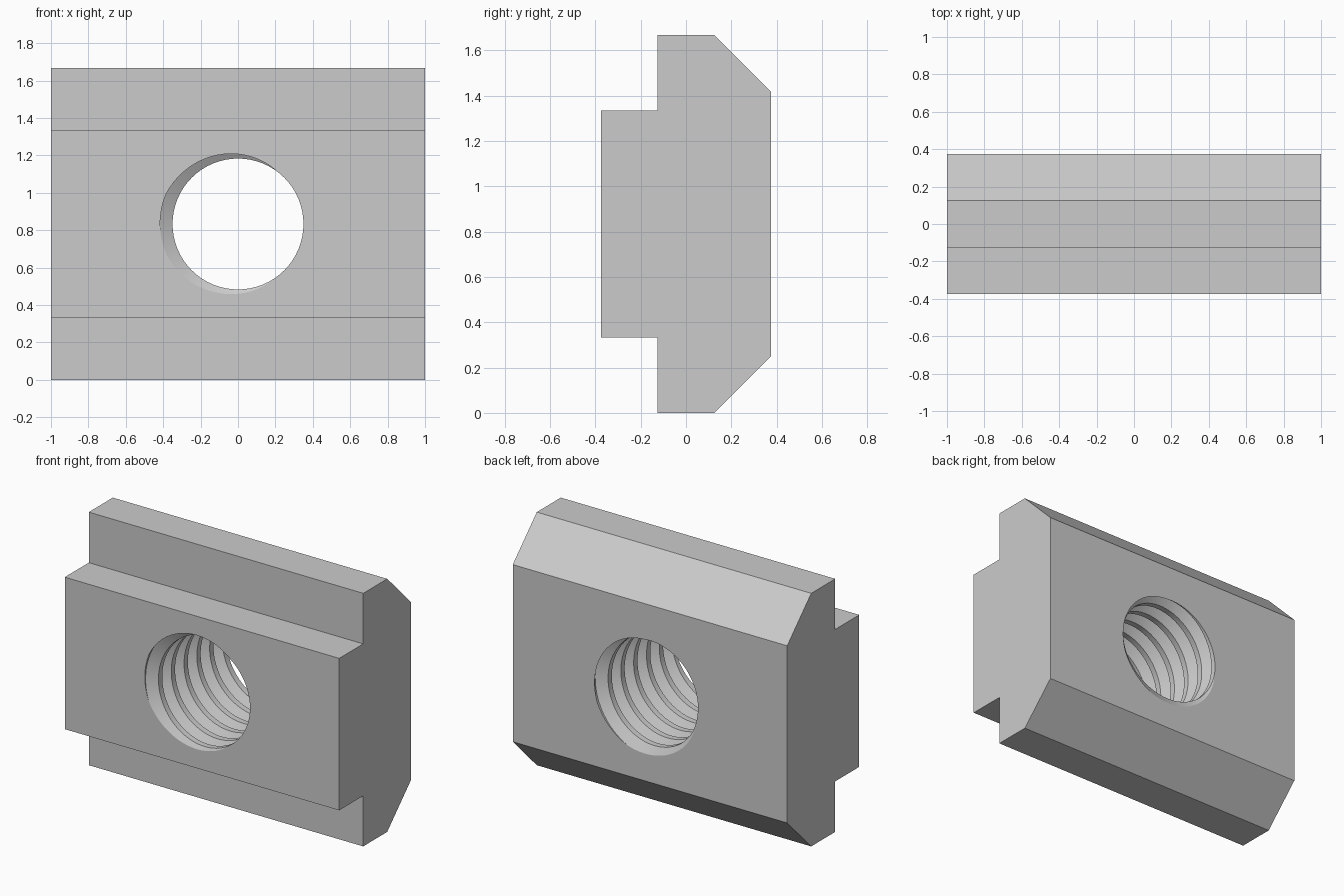
import bpy, bmesh
from math import sin, cos, tan, pi, tau, radians
from mathutils import Vector

cube = bpy.data.objects.get("Cube")
if cube:
    bpy.data.objects.remove(cube)

HALF_DEPTH, HEIGHT = 0.375, 1.667
MINOR, MAJOR, PITCH = 0.35, 0.4167, 0.1333
STEPS = 64

steel = bpy.data.materials.new("grey_steel")
steel.use_nodes = True
grey = (0.6, 0.6, 0.6, 1)
steel.diffuse_color = grey
steel.node_tree.nodes["Principled BSDF"].inputs["Base Color"].default_value = grey

bm = bmesh.new()

# Threaded bore: right-hand helical sweep of a 60 degree thread profile
root = PITCH / 16
flank = (MAJOR - MINOR) * tan(radians(30))
profile = [(-root, MAJOR), (root, MAJOR), (root + flank, MINOR),
           (PITCH - root - flank, MINOR), (PITCH - root, MAJOR)]
rows = []
for i in range(-2 * STEPS, 8 * STEPS + 1):
    t = tau * i / STEPS
    rise = PITCH * i / STEPS - HALF_DEPTH
    rows.append([bm.verts.new((r * cos(pi - t), rise + y, HEIGHT / 2 + r * sin(pi - t)))
                 for y, r in profile])
for a, b in zip(rows, rows[1:]):
    for j in range(len(profile) - 1):
        bm.faces.new((a[j], a[j + 1], b[j + 1], b[j]))
bmesh.ops.remove_doubles(bm, verts=bm.verts[:], dist=1e-5)

# Trim the bore flush with the front and back
for side in (-1, 1):
    bmesh.ops.bisect_plane(bm, geom=bm.verts[:] + bm.edges[:] + bm.faces[:], dist=1e-5,
                           plane_co=(0, side * HALF_DEPTH, 0),
                           plane_no=(0, side, 0), clear_outer=True)

# Stepped and chamfered body, left open at the front and back
lower = [(-HALF_DEPTH, 0.333), (-0.125, 0.333), (-0.125, 0), (0.125, 0), (HALF_DEPTH, 0.25)]
outline = lower + [(y, HEIGHT - z) for y, z in reversed(lower)]
ends = [[bm.verts.new((x, y, z)) for y, z in outline] for x in (-1, 1)]
for end in ends:
    bm.faces.new(end)
n = len(outline)
for i in range(n):
    j = (i + 1) % n
    quad = (ends[0][i], ends[0][j], ends[1][j], ends[1][i])
    if all(abs(abs(v.co.y) - HALF_DEPTH) < 1e-5 for v in quad):
        for v, w in ((quad[0], quad[3]), (quad[1], quad[2])):
            if not bm.edges.get((v, w)):
                bm.edges.new((v, w))
    else:
        bm.faces.new(quad)

# Front and back faces around the bore
for side in (-1, 1):
    rim = [e for e in bm.edges if len(e.link_faces) < 2
           and all(abs(v.co.y - side * HALF_DEPTH) < 1e-4 for v in e.verts)]
    bmesh.ops.triangle_fill(bm, edges=rim, use_beauty=True, normal=Vector((0, side, 0)))
bmesh.ops.recalc_face_normals(bm, faces=bm.faces[:])

mesh = bpy.data.meshes.new("slot_nut")
bm.to_mesh(mesh)
bm.free()
mesh.materials.append(steel)
nut = bpy.data.objects.new("slot_nut", mesh)
bpy.context.collection.objects.link(nut)

# Smooth the thread, keep the block edges sharp
bpy.ops.object.select_all(action="DESELECT")
nut.select_set(True)
bpy.context.view_layer.objects.active = nut
bpy.ops.object.shade_smooth_by_angle(angle=radians(30))
